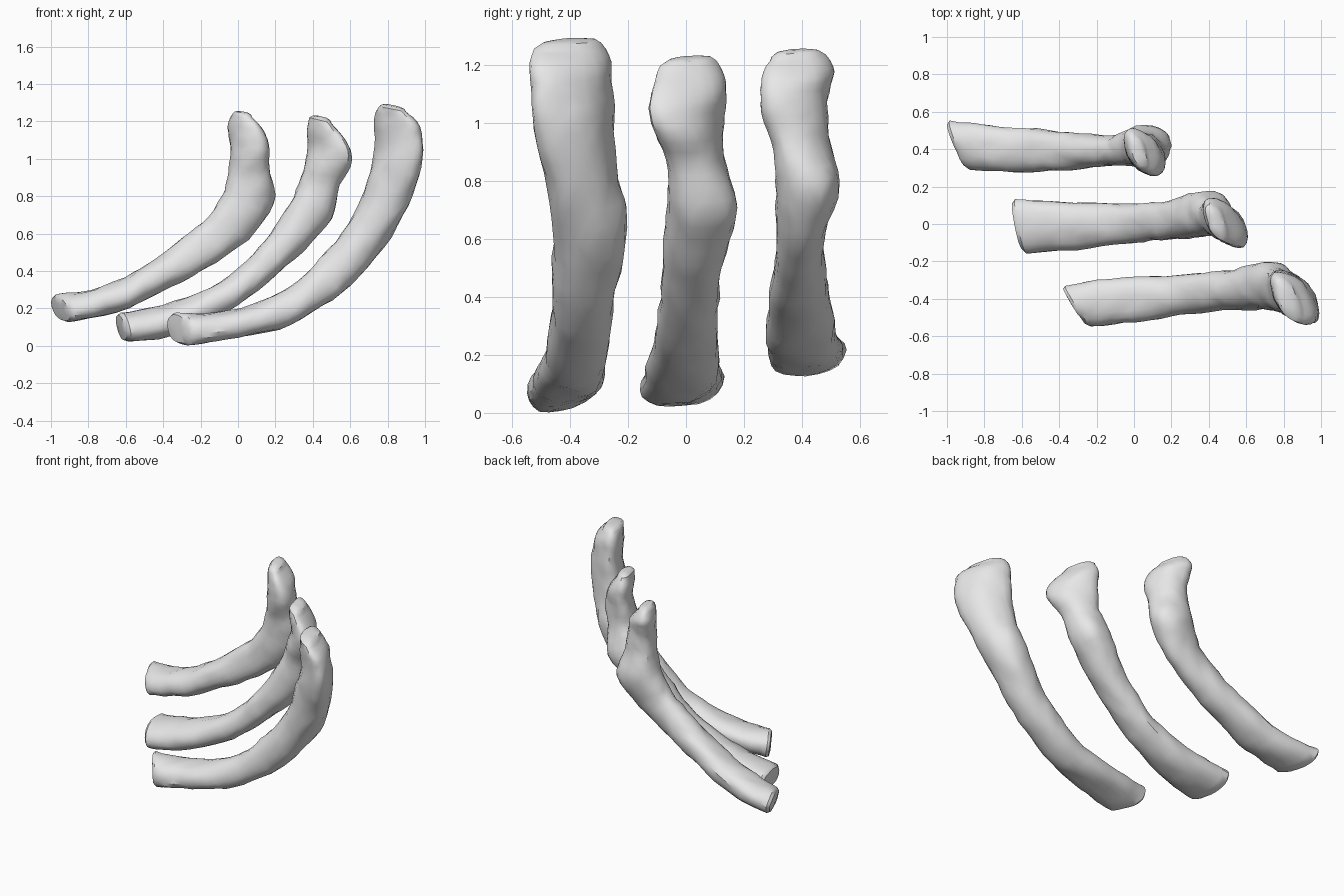
import bpy
import bmesh
from math import sin, cos, pi, radians, copysign
from mathutils import Vector, noise

SIDES = 20      # points around each cross-section
STEPS = 4       # rings between two stations

if "Cube" in bpy.data.objects:
    bpy.data.objects.remove(bpy.data.objects["Cube"], do_unlink=True)

# Single plain bone colour
bone = bpy.data.materials.new("bone_grey")
bone.use_nodes = True
bone.diffuse_color = (0.8, 0.8, 0.8, 1)
bone.node_tree.nodes["Principled BSDF"].inputs["Base Color"].default_value = (0.8, 0.8, 0.8, 1)


def spline(a, b, c, d, t):
    """Catmull-Rom blend of four stations."""
    return [0.5 * (2 * q + (r - p) * t + (2 * p - 5 * q + 4 * r - s) * t * t
                   + (3 * q - p - 3 * r + s) * t ** 3)
            for p, q, r, s in zip(a, b, c, d)]


def smooth_stations(stations):
    """Resample the stations into evenly blended sections."""
    last = len(stations) - 1
    result = []
    for i in range(last):
        four = [stations[min(max(i + k, 0), last)] for k in (-1, 0, 1, 2)]
        result += [spline(*four, s / STEPS) for s in range(STEPS)]
    return result + [stations[last]]


def fuller(v):
    """Push a sine or cosine outward for a slightly boxier oval."""
    return copysign(abs(v) ** 0.9, v)


def section(station, scale=1.0, push=0.0, slant=0.0):
    """Slanted oval that fits between the inner point, outer point and y range."""
    xi, zi, xo, zo, y0, y1, lean = station
    centre = Vector((xi + xo, y0 + y1, zi + zo)) / 2
    half = Vector((xo - xi, 0, zo - zi)) / 2
    forward = Vector((-half.z, 0, half.x)).normalized()
    ring = []
    for k in range(SIDES):
        a = 2 * pi * k / SIDES
        side = (y1 - y0) / 2 * fuller(sin(a + radians(lean)))
        offset = half * fuller(cos(a)) + Vector((0, side, 0))
        p = centre + offset * scale + forward * (push + slant * side * scale)
        bump = noise.noise(p * 9) * 0.01 + noise.noise(p * 25) * 0.006
        ring.append(p + offset.normalized() * bump)
    return ring


def make_rib(name, slant, stations):
    """Loft the sections into a closed rib with rounded ends."""
    path = smooth_stations(stations)
    rings = [section(path[0], 0.45, -0.025, slant), section(path[0], 0.85, -0.02, slant)]
    for i, st in enumerate(path):
        rings.append(section(st, slant=slant * max(0, 1 - i / (2 * STEPS))))
    rings += [section(path[-1], 0.8, 0.015), section(path[-1], 0.4, 0.022)]

    bm = bmesh.new()
    loops = [[bm.verts.new(p) for p in ring] for ring in rings]
    for low, high in zip(loops, loops[1:]):
        for k in range(SIDES):
            n = (k + 1) % SIDES
            bm.faces.new((low[k], low[n], high[n], high[k]))
    bm.faces.new(loops[0][::-1])
    bm.faces.new(loops[-1])
    bmesh.ops.triangulate(bm, faces=bm.faces[:])
    bmesh.ops.recalc_face_normals(bm, faces=bm.faces[:])

    mesh = bpy.data.meshes.new(name)
    bm.to_mesh(mesh)
    bm.free()
    mesh.materials.append(bone)
    rib = bpy.data.objects.new(name, mesh)
    bpy.context.collection.objects.link(rib)
    bpy.ops.object.select_all(action="DESELECT")
    rib.select_set(True)
    bpy.context.view_layer.objects.active = rib
    bpy.ops.object.shade_smooth_by_angle(angle=radians(35))


# Stations: inner x, inner z, outer x, outer z, lowest y, highest y, lean in degrees
make_rib("front_rib", -0.6, [
    (-.31, .18, -.29, .0, -.55, -.33, -15),
    (-.10, .18, -.08, .03, -.53, -.29, -10),
    (.13, .24, .22, .09, -.50, -.28, -5),
    (.32, .35, .45, .21, -.47, -.26, -5),
    (.48, .51, .65, .37, -.46, -.24, -5),
    (.62, .70, .82, .58, -.46, -.20, -3),
    (.69, .88, .93, .80, -.49, -.24, -15),
    (.73, 1.07, .99, 1.0, -.53, -.25, -32),
    (.73, 1.22, .97, 1.17, -.54, -.26, -36),
    (.75, 1.28, .90, 1.25, -.52, -.29, -36),
])
make_rib("middle_rib", -0.18, [
    (-.62, .18, -.59, .02, -.16, .13, -15),
    (-.40, .22, -.36, .05, -.14, .12, -10),
    (-.15, .31, -.06, .18, -.11, .11, -5),
    (.04, .45, .16, .34, -.09, .11, -5),
    (.17, .60, .35, .51, -.08, .14, 0),
    (.28, .76, .50, .68, -.07, .18, 3),
    (.34, .90, .55, .86, -.07, .13, -12),
    (.37, 1.03, .61, .99, -.12, .13, -35),
    (.37, 1.15, .58, 1.09, -.12, .14, -36),
    (.38, 1.22, .50, 1.19, -.09, .11, -36),
])
make_rib("back_rib", -0.38, [
    (-.95, .28, -.91, .12, .29, .55, -20),
    (-.72, .32, -.64, .18, .28, .52, -10),
    (-.50, .43, -.42, .28, .28, .50, -5),
    (-.30, .57, -.18, .41, .30, .48, -5),
    (-.16, .69, .05, .57, .31, .48, 0),
    (-.08, .83, .19, .76, .31, .53, 3),
    (-.05, .97, .17, .92, .29, .49, -8),
    (-.04, 1.08, .17, 1.05, .26, .49, -24),
    (-.05, 1.18, .14, 1.15, .26, .51, -30),
    (-.03, 1.24, .08, 1.22, .29, .48, -30),
])
